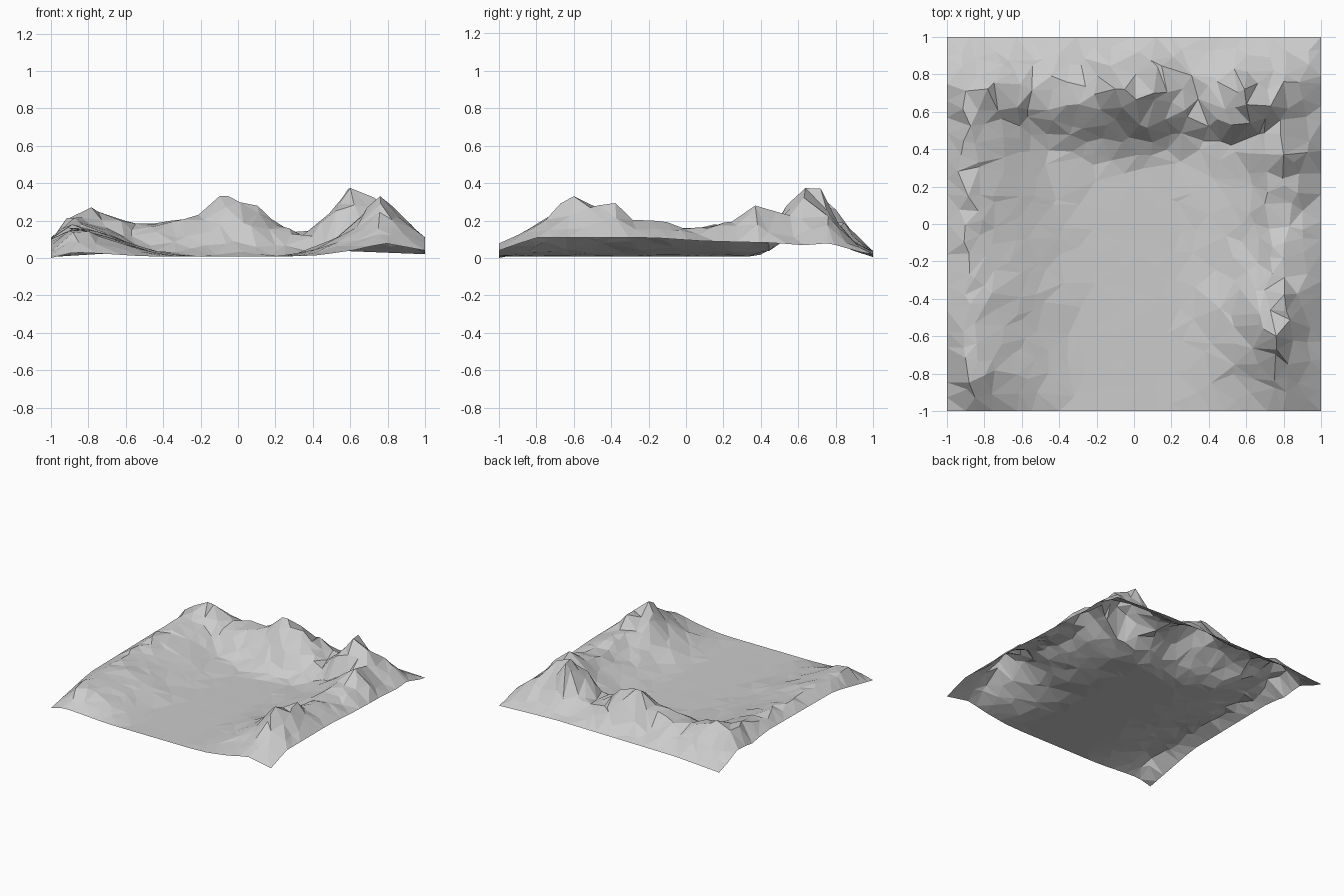
import bpy
import random
from mathutils import Vector, noise
from mathutils.geometry import delaunay_2d_cdt

random.seed(4)
cube = bpy.data.objects.get("Cube")
if cube:
    bpy.data.objects.remove(cube, do_unlink=True)


def lerp_profile(points, t):
    """Read a height from a list of (position, height) pairs."""
    if t <= points[0][0]:
        return points[0][1]
    for (start, low), (end, high) in zip(points, points[1:]):
        if t <= end:
            return low + (high - low) * (t - start) / (end - start)
    return points[-1][1]


# Crest heights along each ridge
BACK_CREST = [(-1, .1), (-.87, .2), (-.78, .26), (-.68, .24), (-.57, .18), (-.4, .2),
              (-.25, .23), (-.05, .33), (.08, .31), (.18, .21), (.36, .13), (.48, .26),
              (.59, .37), (.72, .31), (.85, .22), (1, .08)]
EAST_CREST = [(-1, .08), (-.85, .17), (-.7, .25), (-.6, .33), (-.45, .31), (-.37, .28),
              (-.25, .22), (0, .2), (.25, .2), (.37, .28), (.46, .25), (.72, .22), (1, .02)]
WEST_CREST = [(-1, .03), (-.83, .15), (-.5, .16), (0, .16), (.4, .19), (.74, .25), (1, .01)]

# Course of the back crest, which bends forward at the tallest summit
BACK_LINE = [(-.78, .74), (-.05, .72), (.35, .72), (.5, .63), (.68, .63), (.85, .74)]

# Heights of the sheet's outer borders
BACK_EDGE = [(-1, .005), (-.6, .03), (.5, .04), (1, .02)]
EAST_EDGE = [(-1, .04), (-.8, .11), (-.2, .11), (.1, .09), (.5, .08), (1, .02)]
WEST_EDGE = [(-1, 0), (-.5, .1), (.4, .11), (1, .005)]

# Rise of the inner slopes from foot to crest
STEEP = [(0, 0), (.3, .24), (.6, .72), (.8, .93), (1, 1)]
GENTLE = [(0, 0), (.4, .18), (.75, .55), (1, 1)]
EVEN = [(0, 0), (.3, .2), (.85, .9), (1, 1)]

# Fall of the outer slopes from crest to border
HOLLOW = [(0, 0), (.3, .22), (.55, .6), (.75, .82), (1, 1)]
STRAIGHT = [(0, 0), (1, 1)]


def ridge(across, along, foot, top, crest, edge, slope, fall):
    """Height of one ridge; across runs from the basin out to the border."""
    high = lerp_profile(crest, along)
    if across < top:
        return high * lerp_profile(slope, (across - foot) / (top - foot))
    low = lerp_profile(edge, along)
    return high + (low - high) * lerp_profile(fall, (across - top) / (1 - top))


def height(x, y):
    inside = max(abs(x), abs(y)) < .99
    shift = .05 * noise.noise(Vector((x * 4, y * 4, 2))) if inside else 0
    back_top = lerp_profile(BACK_LINE, x)
    back = ridge(y + shift, x, .34, back_top, BACK_CREST, BACK_EDGE, STEEP, HOLLOW)
    east = ridge(x + shift, y, .2, .78, EAST_CREST, EAST_EDGE, GENTLE, STRAIGHT)
    west = ridge(-x + shift, y, .28, .88, WEST_CREST, WEST_EDGE, EVEN, STRAIGHT)
    z = max(back, east, west, .008 if abs(x) < .95 else 0)
    if inside:
        rough = .05 if z == west else .1
        z *= 1 + random.uniform(-rough, rough)
    return z


# Scattered plan points: fine on the ridges, coarse on the basin floor
def scatter():
    count = 22
    for i in range(count + 1):
        for j in range(count + 1):
            x, y = 2 * i / count - 1, 2 * j / count - 1
            border_x, border_y = i in (0, count), j in (0, count)
            floor = abs(x) < .5 and y < .35
            if floor and not border_y and (i + j) % 2:
                continue
            jitter = .055 if floor else .036
            if not border_x:
                x += random.uniform(-jitter, jitter)
            if not border_y:
                y += random.uniform(-jitter, jitter)
            yield Vector((x, y))


# Main summits kept as exact points
SUMMITS = [(-.78, .74), (-.05, .72), (.59, .72), (.76, -.6), (.8, .37)]
plan = list(scatter()) + [Vector(p) for p in SUMMITS]
points, _, faces, *_ = delaunay_2d_cdt(plan, [], [], 0, 1e-5)

mesh = bpy.data.meshes.new("valley_terrain")
mesh.from_pydata([(p.x, p.y, height(p.x, p.y)) for p in points], [], faces)
mesh.update()

# Lift the summits to full height
for vert in mesh.vertices:
    for sx, sy in SUMMITS:
        if abs(vert.co.x - sx) + abs(vert.co.y - sy) < .001:
            crest = BACK_CREST if sy > .5 else EAST_CREST
            vert.co.z = lerp_profile(crest, sx if sy > .5 else sy)

# Faceted grey ground
stone = bpy.data.materials.new("grey_stone")
stone.use_nodes = True
colour = (.6, .6, .6, 1)
stone.diffuse_color = colour
stone.node_tree.nodes["Principled BSDF"].inputs["Base Color"].default_value = colour
mesh.materials.append(stone)

terrain = bpy.data.objects.new("valley_terrain", mesh)
bpy.context.collection.objects.link(terrain)
